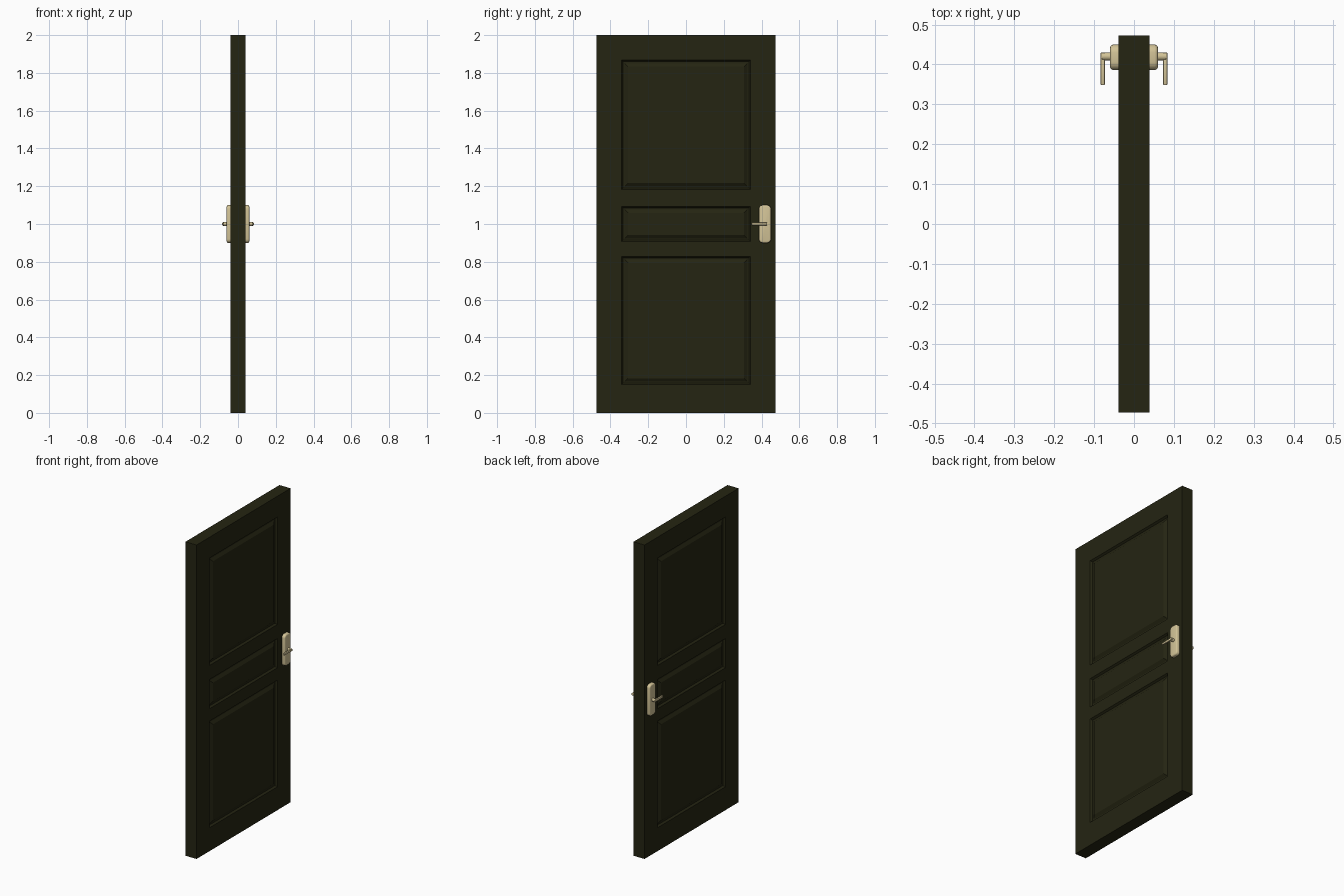
import bpy, bmesh, math
from mathutils import Matrix, Vector

if "Cube" in bpy.data.objects:
    bpy.data.objects.remove(bpy.data.objects["Cube"])


def material(name, rgb):
    m = bpy.data.materials.new(name)
    m.diffuse_color = (*rgb, 1)
    m.use_nodes = True
    m.node_tree.nodes["Principled BSDF"].inputs["Base Color"].default_value = m.diffuse_color
    return m


DARK = material("dark olive wood", (0.018, 0.018, 0.006))
BRASS = material("pale brass", (0.65, 0.55, 0.31))


def finish(name, bm, mat, mirror=False):
    bmesh.ops.recalc_face_normals(bm, faces=bm.faces)
    me = bpy.data.meshes.new(name)
    bm.to_mesh(me)
    bm.free()
    me.materials.append(mat)
    ob = bpy.data.objects.new(name, me)
    bpy.context.collection.objects.link(ob)
    if mirror:
        ob.modifiers.new("other side", 'MIRROR').use_axis[0] = True
    return ob


def smooth(ob):
    bpy.ops.object.select_all(action='DESELECT')
    ob.select_set(True)
    bpy.context.view_layer.objects.active = ob
    bpy.ops.object.shade_smooth_by_angle(angle=math.radians(35))


def box(lo, hi):
    bm = bmesh.new()
    bmesh.ops.create_cube(bm, size=1)
    for v in bm.verts:
        v.co = Vector([(a + b) / 2 + c * (b - a) for a, b, c in zip(lo, hi, v.co)])
    return bm


# Door leaf: a grid of stiles and rails, extruded, with three moulded panels per side
T = 0.039
ys = [-0.473, -0.341, 0.341, 0.473]
zs = [0, 0.149, 0.828, 0.907, 1.093, 1.183, 1.867, 2.0]
bm = bmesh.new()
grid = [[bm.verts.new((T, y, z)) for z in zs] for y in ys]
for i in range(len(ys) - 1):
    for j in range(len(zs) - 1):
        bm.faces.new((grid[i][j], grid[i + 1][j], grid[i + 1][j + 1], grid[i][j + 1]))
ext = bmesh.ops.extrude_face_region(bm, geom=bm.faces[:], use_keep_orig=True)
bmesh.ops.translate(bm, vec=(-2 * T, 0, 0),
                    verts=[g for g in ext["geom"] if isinstance(g, bmesh.types.BMVert)])
bmesh.ops.recalc_face_normals(bm, faces=bm.faces)
panel_z = [(zs[k] + zs[k + 1]) / 2 for k in (1, 3, 5)]
panels = []
for f in bm.faces:
    c = f.calc_center_median()
    if abs(f.normal.x) > 0.9 and abs(c.y) < 0.1 and any(abs(c.z - p) < 0.01 for p in panel_z):
        panels.append(f)
for width, depth in ((0.008, -0.012), (0.008, 0), (0.018, 0.012)):
    bmesh.ops.inset_individual(bm, faces=panels, thickness=width, depth=depth,
                               use_even_offset=True)
finish("door_leaf", bm, DARK)

# Handle back plates with rounded corners and softened front edge
bm = box((T - 0.002, 0.386, 0.9), (0.06, 0.450, 1.1))
along_x = [e for e in bm.edges if abs(e.verts[0].co.x - e.verts[1].co.x) > 0.01]
bmesh.ops.bevel(bm, geom=along_x, offset=0.02, segments=4, profile=0.5, affect='EDGES')
rim = [e for e in bm.edges if all(v.co.x > 0.0599 for v in e.verts)]
bmesh.ops.bevel(bm, geom=rim, offset=0.008, segments=3, profile=0.5, affect='EDGES')
smooth(finish("handle_plate", bm, BRASS, True))

# Handle necks
bm = bmesh.new()
bmesh.ops.create_cone(bm, cap_ends=True, segments=16, radius1=0.010, radius2=0.010, depth=0.028,
                      matrix=Matrix.Translation((0.066, 0.420, 1.0)) @ Matrix.Rotation(math.pi / 2, 4, 'Y'))
smooth(finish("handle_neck", bm, BRASS, True))

# Handle levers pointing towards the middle of the door
bm = box((0.073, 0.348, 0.993), (0.084, 0.430, 1.007))
bmesh.ops.bevel(bm, geom=bm.edges[:], offset=0.003, segments=2, profile=0.5, affect='EDGES')
smooth(finish("handle_lever", bm, BRASS, True))
